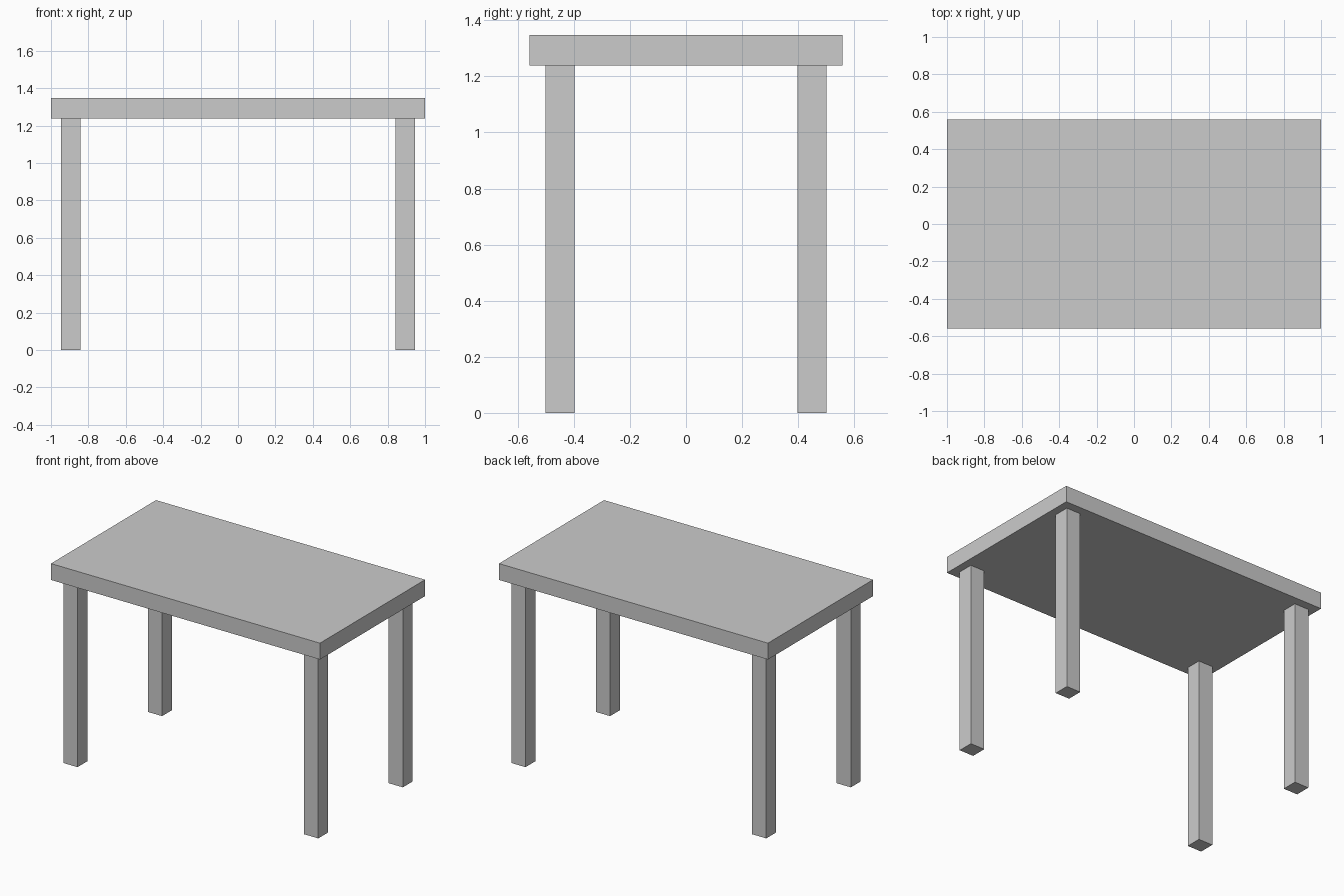
import bpy

if "Cube" in bpy.data.objects:
    bpy.data.objects.remove(bpy.data.objects["Cube"])

TOP_Z, UNDER_Z = 1.348, 1.238


def box(name, centre, size):
    bpy.ops.mesh.primitive_cube_add(size=1, location=centre)
    obj = bpy.context.object
    obj.name = name
    obj.scale = size
    bpy.ops.object.transform_apply(location=False, rotation=False, scale=True)
    return obj


# Table top slab
box("table_top", (0, 0, (TOP_Z + UNDER_Z) / 2), (2.0, 1.116, TOP_Z - UNDER_Z))

# Four square legs, inset from the corners
for side, sx in (("left", -1), ("right", 1)):
    for end, sy in (("front", -1), ("back", 1)):
        box(f"{end}_{side}_leg", (sx * 0.895, sy * 0.449, UNDER_Z / 2),
            (0.105, 0.104, UNDER_Z))
